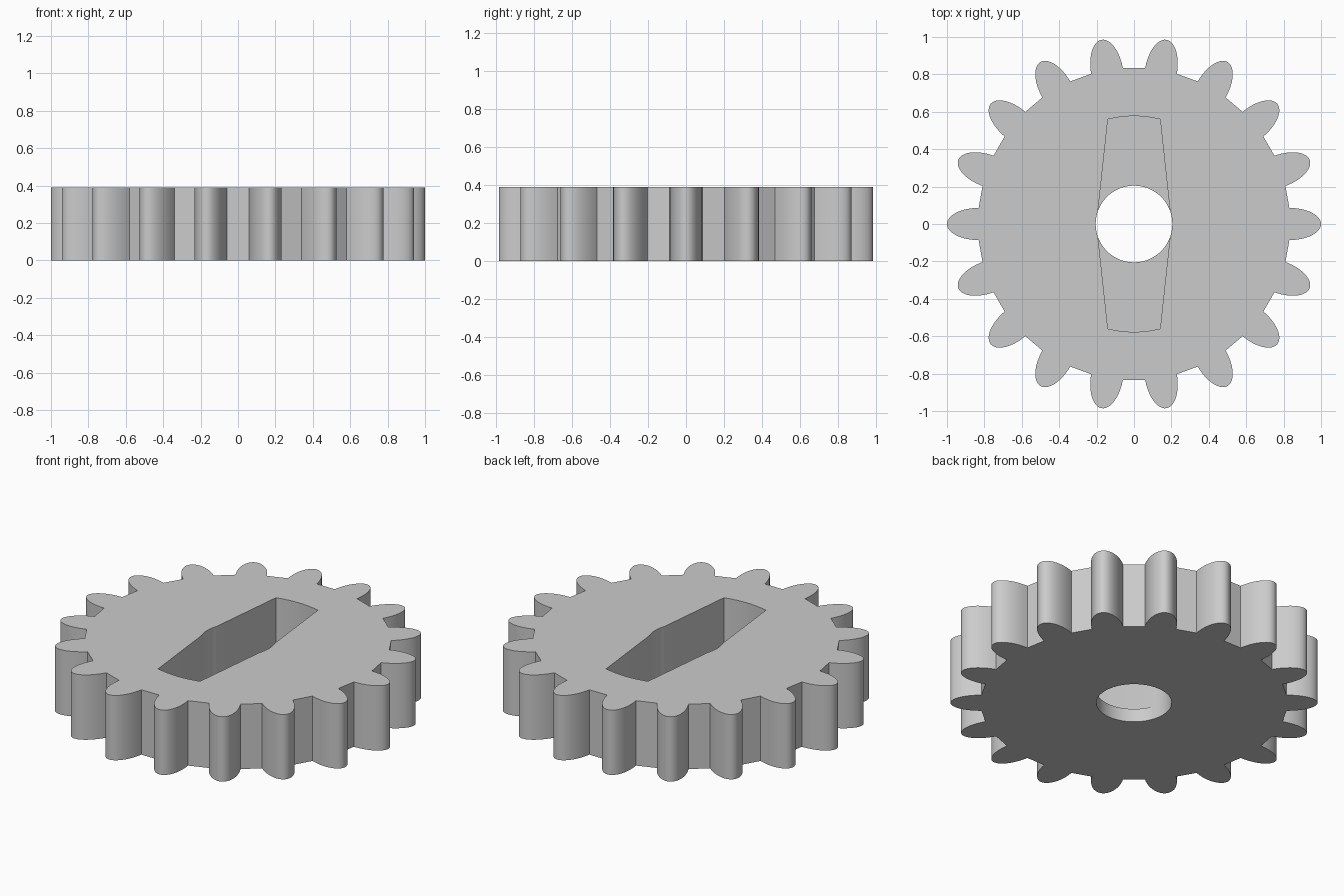
import bpy
import bmesh
from math import cos, sin, pi, radians
from mathutils import Matrix, Vector

TEETH = 18
HEIGHT = 0.39
ROOT = 0.835          # radius at the foot of the teeth
TOOTH_HALF = 0.086    # half width of a tooth
STEPS = 24

cube = bpy.data.objects.get("Cube")
if cube:
    bpy.data.objects.remove(cube, do_unlink=True)

grey = bpy.data.materials.new("plain grey")
grey.use_nodes = True
color = (0.6, 0.6, 0.6, 1)
grey.diffuse_color = color
grey.node_tree.nodes["Principled BSDF"].inputs["Base Color"].default_value = color


def prism(name, outline, bottom, top):
    """Extrude a closed outline from bottom to top."""
    bm = bmesh.new()
    face = bm.faces.new([bm.verts.new((p[0], p[1], bottom)) for p in outline])
    moved = bmesh.ops.extrude_face_region(bm, geom=[face])["geom"]
    verts = [v for v in moved if isinstance(v, bmesh.types.BMVert)]
    bmesh.ops.translate(bm, vec=(0, 0, top - bottom), verts=verts)
    bmesh.ops.recalc_face_normals(bm, faces=bm.faces)
    mesh = bpy.data.meshes.new(name)
    bm.to_mesh(mesh)
    bm.free()
    mesh.materials.append(grey)
    obj = bpy.data.objects.new(name, mesh)
    bpy.context.collection.objects.link(obj)
    return obj


# Gear outline: half-ellipse teeth joined by straight root edges
foot = (ROOT ** 2 - TOOTH_HALF ** 2) ** 0.5
tooth = []
for i in range(STEPS + 1):
    a = -pi / 2 + pi * i / STEPS
    tooth.append(Vector((foot + (1 - foot) * cos(a), TOOTH_HALF * sin(a), 0)))
outline = []
for k in range(TEETH):
    turn = Matrix.Rotation(2 * pi * k / TEETH, 3, 'Z')
    outline += [turn @ p for p in tooth]
gear = prism("gear", outline, 0, HEIGHT)

# Round shaft hole through the whole gear
circle = [(0.205 * cos(2 * pi * i / 64), 0.205 * sin(2 * pi * i / 64)) for i in range(64)]
hole = prism("hole_cutter", circle, -0.1, HEIGHT + 0.1)

# Tapered slot in the top, with rounded ends
end = [(0.577 * cos(radians(a)), 0.577 * sin(radians(a))) for a in range(76, 105, 4)]
half = [(0.2, 0)] + end
slot_outline = half + [(-x, -y) for x, y in half]
slot = prism("slot_cutter", slot_outline, 0.08, HEIGHT + 0.1)

bpy.ops.object.select_all(action='DESELECT')
gear.select_set(True)
bpy.context.view_layer.objects.active = gear
for cutter in (slot, hole):
    cutter.hide_render = True
    cut = gear.modifiers.new(cutter.name, 'BOOLEAN')
    cut.operation = 'DIFFERENCE'
    cut.solver = 'EXACT'
    cut.object = cutter
    bpy.ops.object.modifier_apply(modifier=cut.name)
    bpy.data.objects.remove(cutter, do_unlink=True)

bpy.ops.object.shade_smooth_by_angle(angle=radians(25))
